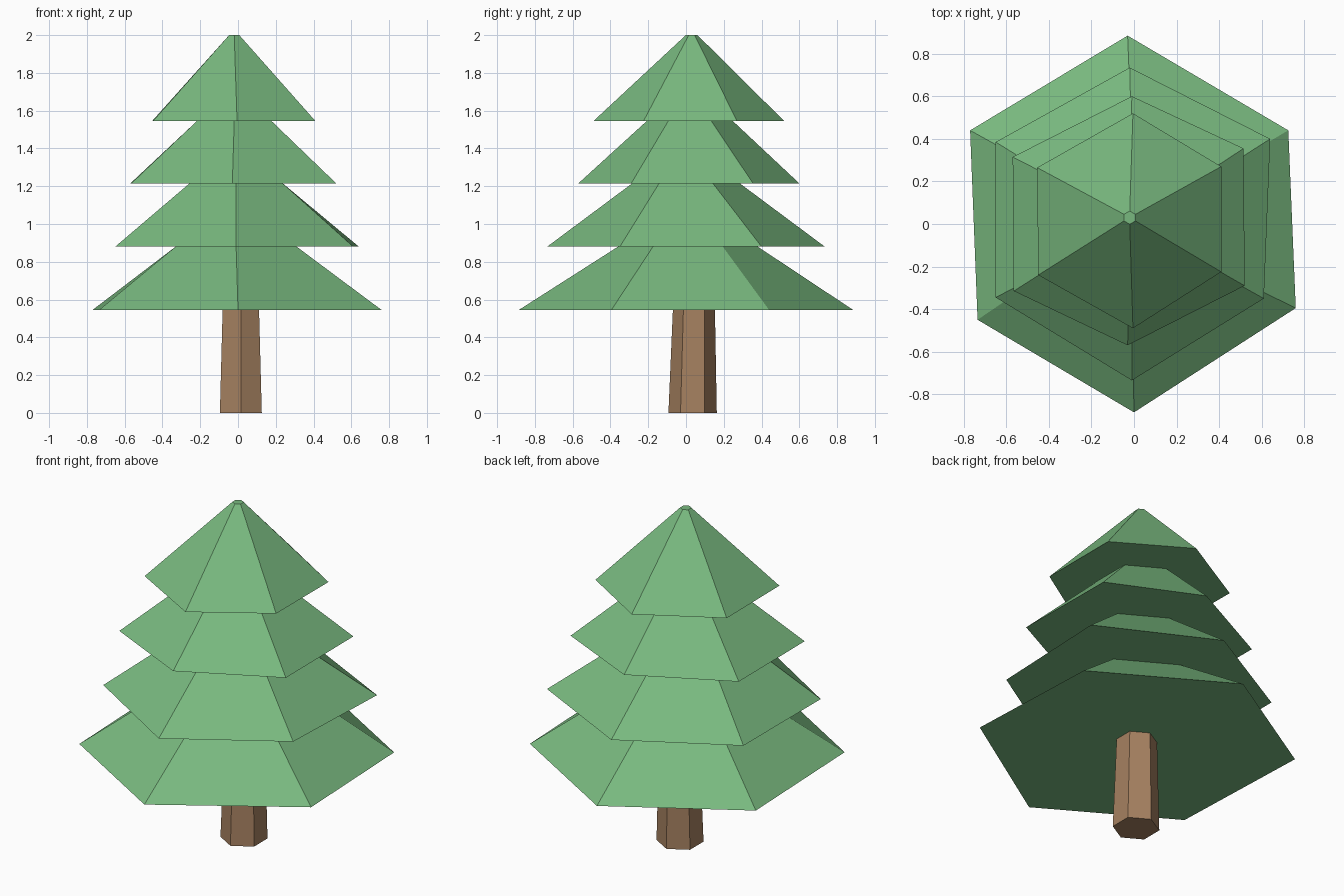
import bpy, bmesh, math

if "Cube" in bpy.data.objects:
    bpy.data.objects.remove(bpy.data.objects["Cube"])


def material(name, rgb):
    m = bpy.data.materials.new(name)
    m.diffuse_color = (*rgb, 1.0)
    m.use_nodes = True
    m.node_tree.nodes["Principled BSDF"].inputs["Base Color"].default_value = m.diffuse_color
    return m


def hexagon(cx, cy, radius, z):
    """Regular hexagon, first corner at +y, running clockwise from above."""
    return [(cx + radius * math.sin(i * math.pi / 3),
             cy + radius * math.cos(i * math.pi / 3), z) for i in range(6)]


def loft(name, rings, mat):
    """Closed solid skinned through a stack of six-cornered rings."""
    bm = bmesh.new()
    loops = [[bm.verts.new(p) for p in ring] for ring in rings]
    for low, high in zip(loops, loops[1:]):
        for i in range(6):
            j = (i + 1) % 6
            bm.faces.new((low[i], low[j], high[j], high[i]))
    bm.faces.new(loops[0])
    bm.faces.new(loops[-1])
    bmesh.ops.recalc_face_normals(bm, faces=bm.faces)
    mesh = bpy.data.meshes.new(name)
    bm.to_mesh(mesh)
    bm.free()
    mesh.materials.append(mat)
    obj = bpy.data.objects.new(name, mesh)
    bpy.context.collection.objects.link(obj)
    return obj


green = material("leaf green", (0.19, 0.485, 0.212))
brown = material("bark brown", (0.38, 0.22, 0.118))

# Tapered trunk, slightly off centre
loft("trunk", [hexagon(0.015, 0.035, 0.128, 0.0),
               hexagon(0.015, 0.042, 0.111, 0.555)], brown)

# Foliage tiers: skirt height, slightly uneven skirt corners, neck ring above
tiers = [
    (0.545, [(-.03, .885), (.725, .44), (.76, -.395),
             (0, -.885), (-.735, -.45), (-.77, .44)], (-.01, .01, .37, 0.88)),
    (0.88, [(-.02, .735), (.64, .40), (.61, -.35),
            (-.01, -.735), (-.65, -.345), (-.65, .385)], (-.01, 0, .285, 1.215)),
    (1.215, [(-.01, .60), (.515, .355), (.52, -.29),
             (-.03, -.57), (-.565, -.315), (-.57, .315)], (-.02, .02, .228, 1.545)),
    (1.545, [(-.005, .52), (.41, .27), (.41, -.225),
             (-.005, -.49), (-.45, -.24), (-.455, .265)], (-.02, .03, .031, 2.0)),
]
rings = []
for z, corners, neck in tiers:
    rings.append([(x, y, z) for x, y in corners])
    rings.append(hexagon(*neck))
loft("foliage", rings, green)
